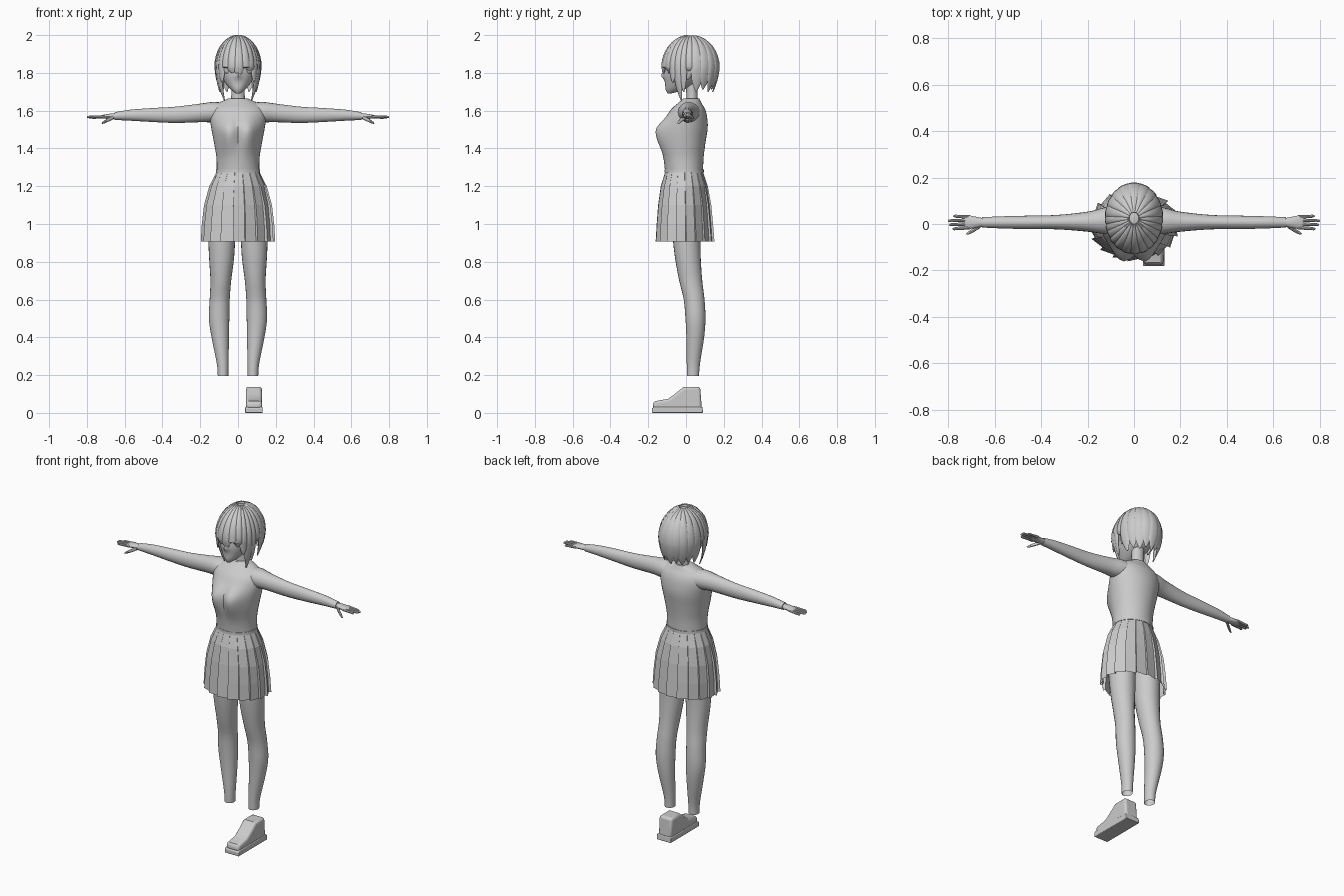
import bpy, bmesh, math
from mathutils import Vector

if "Cube" in bpy.data.objects:
    bpy.data.objects.remove(bpy.data.objects["Cube"])

grey = bpy.data.materials.new("plain_grey")
grey.diffuse_color = (0.6, 0.6, 0.6, 1)
grey.use_nodes = True
grey.node_tree.nodes["Principled BSDF"].inputs["Base Color"].default_value = grey.diffuse_color


def make(name, verts, faces, smooth=True, angle=40):
    me = bpy.data.meshes.new(name)
    me.from_pydata([tuple(v) for v in verts], [], faces)
    bm = bmesh.new()
    bm.from_mesh(me)
    bmesh.ops.recalc_face_normals(bm, faces=bm.faces)
    bm.to_mesh(me)
    bm.free()
    if smooth:
        me.shade_smooth()
        me.set_sharp_from_angle(angle=math.radians(angle))
    me.materials.append(grey)
    ob = bpy.data.objects.new(name, me)
    bpy.context.collection.objects.link(ob)
    return ob


def spline(keys, steps=4):
    """Smooth interpolation through the key tuples."""
    out = []
    for i in range(len(keys) - 1):
        a, b, c, d = (keys[min(max(i + k, 0), len(keys) - 1)] for k in (-1, 0, 1, 2))
        for s in range(steps):
            t = s / steps
            out.append([q + .5 * t * (r - p + t * (2 * p - 5 * q + 4 * r - w + t * (3 * (q - r) + w - p)))
                        for p, q, r, w in zip(a, b, c, d)])
    return out + [list(keys[-1])]


def skin(name, rings, caps=(True, True), smooth=True, shape=None):
    n = len(rings[0])
    verts = [Vector(v) for r in rings for v in r]
    if shape:
        for v in verts:
            shape(v)
    faces = [(i * n + j, i * n + (j + 1) % n, (i + 1) * n + (j + 1) % n, (i + 1) * n + j)
             for i in range(len(rings) - 1) for j in range(n)]
    if caps[0]:
        faces.append(tuple(range(n)))
    if caps[1]:
        faces.append(tuple(range((len(rings) - 1) * n, len(rings) * n)))
    return make(name, verts, faces, smooth)


def tube(name, keys, axis="z", n=24, side=1, **kw):
    """keys: position on axis, two centre coordinates, two radii."""
    rings = []
    for t, a, b, ra, rb in spline(keys):
        ring = []
        for k in range(n):
            g = math.tau * k / n
            p, q = a + ra * math.cos(g), b + rb * math.sin(g)
            ring.append((side * p, q, t) if axis == "z" else (side * t, p, q))
        rings.append(ring)
    return skin(name, rings, **kw)


# Torso with bust
def bust(v):
    if v.y < 0:
        dz = (v.z - 1.49) / (.065 if v.z > 1.49 else .10)
        v.y -= .045 * math.exp(-((abs(v.x) - .052) / .05) ** 2 - dz * dz)


tube("torso", [(1.27, 0, -.01, .113, .1), (1.35, 0, -.012, .114, .105), (1.43, 0, -.01, .127, .113),
               (1.51, 0, -.003, .142, .118), (1.57, 0, .006, .15, .105), (1.61, 0, .012, .14, .088),
               (1.64, 0, .02, .105, .062), (1.665, 0, .028, .05, .042)], n=40, shape=bust)
tube("neck", [(1.62, 0, .032, .045, .04), (1.67, 0, .032, .036, .03), (1.77, 0, .03, .036, .034)])


# Head with small nose
def nose(v):
    if v.y < 0:
        v.y -= .018 * math.exp(-(v.x / .014) ** 2 - ((v.z - 1.787) / .02) ** 2)


tube("head", [(1.692, 0, -.086, .012, .012), (1.712, 0, -.058, .038, .05), (1.75, 0, -.025, .07, .086),
              (1.79, 0, -.008, .09, .106), (1.84, 0, .01, .1, .122), (1.9, 0, .016, .1, .125),
              (1.95, 0, .018, .075, .09), (1.972, 0, .02, .03, .035)], n=40, shape=nose)

for s, tag in ((1, "left"), (-1, "right")):
    # Ears and eyes
    tube("ear_" + tag, [(1.765, .09, .01, .004, .006), (1.785, .095, .018, .01, .016),
                        (1.81, .099, .024, .012, .022), (1.83, .1, .026, .005, .01)], n=10, side=s)
    tube("eye_" + tag, [(1.797, .05, -.088, .008, .004), (1.802, .05, -.089, .02, .006),
                        (1.82, .05, -.094, .024, .006), (1.836, .05, -.096, .02, .005)], n=12, side=s)
    # Arms and hands
    tube("arm_" + tag, [(.06, .02, 1.59, .062, .05), (.13, .014, 1.592, .056, .054), (.2, .01, 1.588, .043, .049),
                        (.33, .008, 1.578, .031, .043), (.45, .007, 1.577, .029, .037),
                        (.57, .007, 1.576, .026, .029), (.655, .007, 1.571, .022, .02)], axis="x", n=20, side=s)
    tube("palm_" + tag, [(.645, .007, 1.57, .017, .015), (.68, .007, 1.57, .024, .014),
                         (.715, .008, 1.568, .03, .01), (.73, .008, 1.567, .027, .006)], axis="x", n=14, side=s)
    for i, (y0, y1, tip, z) in enumerate([(-.016, -.021, .782, 1.566), (0, -.003, .797, 1.567),
                                          (.016, .014, .8, 1.566), (.031, .034, .778, 1.563)]):
        tube(f"finger_{i + 1}_{tag}", [(.705, y0, 1.568, .008, .008), (.755, (y0 + y1) / 2, z + .001, .007, .007),
                                       (tip - .008, y1, z, .006, .006), (tip, y1, z, .002, .002)],
             axis="x", n=8, side=s)
    tube("thumb_" + tag, [(.66, -.005, 1.565, .011, .011), (.69, -.026, 1.55, .009, .01),
                          (.712, -.038, 1.538, .007, .007), (.722, -.042, 1.533, .002, .002)],
         axis="x", n=8, side=s)
    # Legs, open at the ankle
    tube("leg_" + tag, [(.195, .079, .037, .028, .032), (.26, .081, .039, .031, .035), (.4, .094, .049, .046, .047),
                        (.5, .1, .05, .054, .053), (.6, .097, .043, .053, .055), (.7, .091, .025, .055, .061),
                        (.82, .087, .01, .066, .068), (.93, .086, .003, .072, .074),
                        (1.05, .085, 0, .078, .085)], side=s, caps=(False, True))

# Pleated skirt with knife folds, open at the hem
PLEATS = 18
rings = []
for z, rx, ry, cy, d in [(1.278, .113, .1, -.01, .0), (1.2, .15, .124, -.009, .03), (1.1, .176, .139, -.007, .045),
                         (1.0, .187, .147, -.006, .05), (.908, .192, .153, -.005, .055)]:
    ring = []
    for p in range(PLEATS):
        for f, r in ((0, 1 + d / 2), (.97, 1 - d)):
            g = math.tau * (p + f + .1) / PLEATS
            ring.append((rx * r * math.cos(g), cy + ry * r * math.sin(g), z))
    rings.append(ring)
skin("pleated_skirt", rings, caps=(False, False), smooth=False)
tube("waistband", [(1.272, 0, -.01, .117, .104), (1.288, 0, -.01, .116, .104)], n=36)

# Hair: a scalp cap covered by tapered locks
RX, RY, CY, CZ = .114, .142, .025, 1.83
bm = bmesh.new()
bmesh.ops.create_uvsphere(bm, u_segments=32, v_segments=20, radius=1)
for v in bm.verts:
    v.co = (v.co.x * .113, CY + v.co.y * .14, CZ + v.co.z * .16)
bmesh.ops.delete(bm, geom=[v for v in bm.verts
                           if v.co.z < (1.88 if v.co.y < -.03 else 1.845 if v.co.y < .05 else 1.74)],
                 context="VERTS")
bm.verts.index_update()
make("hair_cap", [v.co.copy() for v in bm.verts], [tuple(v.index for v in f.verts) for f in bm.faces])
bm.free()


def lock(name, deg, z_end, w, tip=.85, thick=.012):
    phi = math.radians(deg)
    c, s = math.cos(phi), math.sin(phi)
    side = Vector((-s, c, 0))
    rings = []
    for i in range(17):
        t = i / 8
        if t <= 1:
            th = math.radians(10 + 80 * t)
            r, z, width = math.sin(th), CZ + .16 * math.cos(th), w * math.sin(th) + .003
            out = Vector((c * r, s * r, math.cos(th)))
            h = thick
        else:
            u = t - 1
            r, z = 1 - (1 - tip) * u * u, CZ + (z_end - CZ) * u
            width, h = w * (1 - u ** 2.5) + .003, thick * (1 - .75 * u)
            out = Vector((c, s, 0))
        mid = Vector((RX * c * r, CY + RY * s * r, z))
        rings.append([mid + side * width * math.cos(g) + out * h * math.sin(g)
                      for g in (math.tau * k / 10 for k in range(10))])
    skin(name, rings)


for i in range(9):
    lock(f"back_lock_{i + 1}", 14 + 19 * i, 1.70 + .012 * (i % 2), .031, .82)
for s, tag in ((0, "left"), (1, "right")):
    for i, (deg, z, w, tip) in enumerate([(-3, 1.81, .022, .98), (-17, 1.70, .019, .88), (-29, 1.655, .021, .72)]):
        lock(f"side_lock_{i + 1}_{tag}", 180 - deg if s else deg, z, w, tip)
for i, (deg, z, w) in enumerate([(-42, 1.75, .019), (-56, 1.81, .024), (-71, 1.825, .025), (-88, 1.785, .024),
                                 (-105, 1.80, .025), (-122, 1.825, .024), (-138, 1.75, .019)]):
    lock(f"fringe_lock_{i + 1}", deg, z, w, 1.0, .014)


# Single shoe: upper and sole extruded from side profiles
def extruded(name, profile, x0, x1, bevel):
    n = len(profile)
    verts = [(x, y, z) for x in (x0, x1) for y, z in profile]
    faces = [tuple(range(n)), tuple(range(n, 2 * n))]
    faces += [(i, (i + 1) % n, n + (i + 1) % n, n + i) for i in range(n)]
    ob = make(name, verts, faces, angle=30)
    m = ob.modifiers.new("rounded", "BEVEL")
    m.width, m.segments, m.limit_method = bevel, 3, "ANGLE"
    m.angle_limit = math.radians(40)


extruded("shoe_upper", [(.084, .02), (.075, .138), (-.012, .138), (-.055, .103), (-.095, .074), (-.165, .062),
                        (-.176, .05), (-.174, .02)], .042, .127, .014)
extruded("shoe_sole", [(.09, 0), (.087, .032), (-.17, .032), (-.18, .024), (-.18, 0)], .038, .131, .004)
